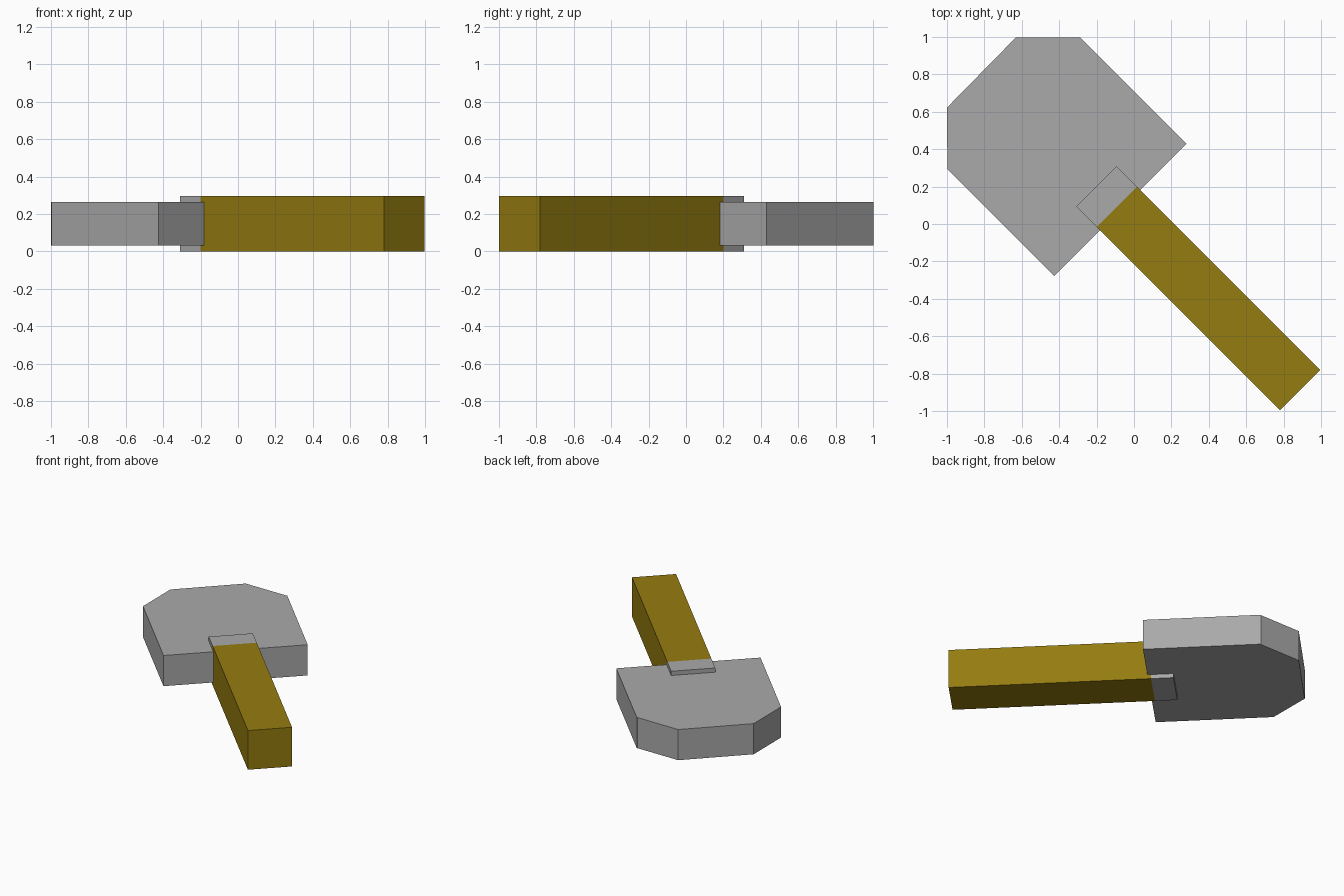
import bpy, bmesh
from math import radians
from mathutils import Matrix

if "Cube" in bpy.data.objects:
    bpy.data.objects.remove(bpy.data.objects["Cube"])


def material(name, rgb):
    m = bpy.data.materials.new(name)
    m.diffuse_color = (*rgb, 1.0)
    m.use_nodes = True
    m.node_tree.nodes["Principled BSDF"].inputs["Base Color"].default_value = m.diffuse_color
    return m


steel = material("steel grey", (0.40, 0.40, 0.40))
wood = material("golden brown wood", (0.30, 0.20, 0.005))

# Local frame: u runs along the handle towards its end, v across it
turn = Matrix.Rotation(radians(-45), 4, 'Z')


def prism(name, outline, z0, z1, mat):
    """Extrude a (u, v) outline from z0 to z1, turned onto the diagonal."""
    bm = bmesh.new()
    base = bm.faces.new([bm.verts.new((u, v, z0)) for u, v in outline])
    top = bmesh.ops.extrude_face_region(bm, geom=[base])["geom"]
    verts = [g for g in top if isinstance(g, bmesh.types.BMVert)]
    bmesh.ops.translate(bm, verts=verts, vec=(0, 0, z1 - z0))
    bmesh.ops.recalc_face_normals(bm, faces=bm.faces)
    bm.transform(turn)
    me = bpy.data.meshes.new(name)
    bm.to_mesh(me)
    bm.free()
    me.materials.append(mat)
    ob = bpy.data.objects.new(name, me)
    bpy.context.collection.objects.link(ob)
    return ob


def bar(u0, u1, v0, v1):
    return [(u0, v0), (u1, v0), (u1, v1), (u0, v1)]


# Handle and the grey collar where it enters the head
prism("handle", bar(-0.13, 1.257, -0.153, 0.153), 0.0, 0.295, wood)
prism("collar", bar(-0.284, -0.13, -0.153, 0.153), 0.0, 0.295, steel)

# Head block, then the tapered end made of three wedges around a shared point
prism("head_block", bar(-0.913, -0.105, -0.498, 0.502), 0.032, 0.263, steel)
rim = [(-0.913, -0.498), (-1.147, -0.267), (-1.152, 0.257), (-0.908, 0.502)]
hub = (-0.913, 0.0)
for i in range(3):
    prism(f"head_wedge_{i + 1}", [hub, rim[i], rim[i + 1]], 0.032, 0.263, steel)
